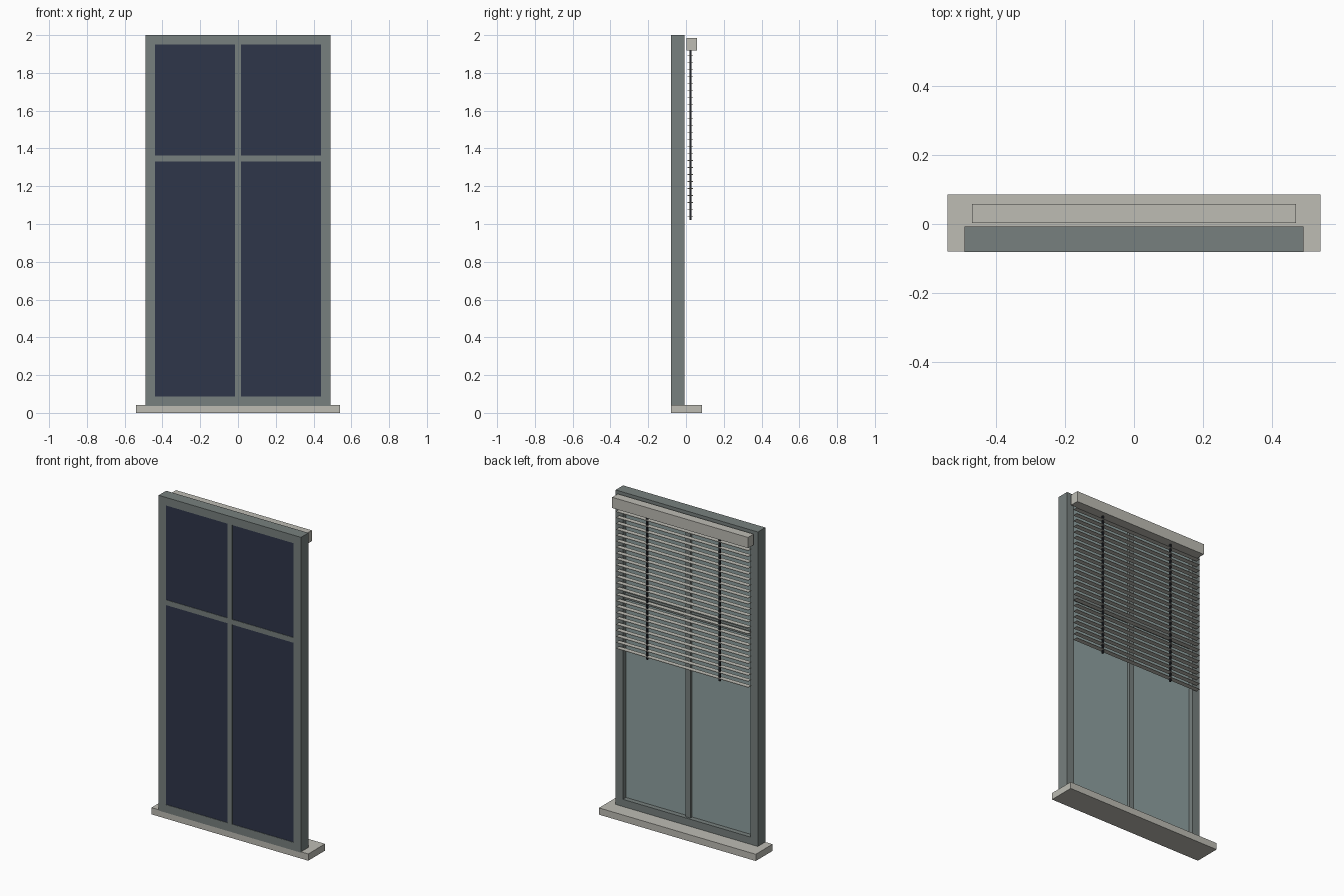
import bpy
import bmesh

if "Cube" in bpy.data.objects:
    bpy.data.objects.remove(bpy.data.objects["Cube"])


def material(name, hex_colour):
    """Flat colour from an sRGB hex string."""
    m = bpy.data.materials.new(name)
    srgb = [int(hex_colour[i:i + 2], 16) / 255 for i in (0, 2, 4)]
    lin = [((c + 0.055) / 1.055) ** 2.4 if c > 0.04 else c / 12.92 for c in srgb]
    m.diffuse_color = (*lin, 1)
    m.use_nodes = True
    m.node_tree.nodes["Principled BSDF"].inputs["Base Color"].default_value = m.diffuse_color
    return m


STONE = material("pale stone", "BDBCB4")
GREY = material("grey frame", "77807E")
DARK = material("dark blue glass", "2F364A")
TEAL = material("pale teal glass", "8FA1A0")
CORD = material("black cord", "24262C")


def boxes(name, spans, *mats):
    """One object made of boxes, each (x0, x1, y0, y1, z0, z1)."""
    bm = bmesh.new()
    for x0, x1, y0, y1, z0, z1 in spans:
        verts = bmesh.ops.create_cube(bm, size=1)["verts"]
        for v in verts:
            v.co = (x1 if v.co.x > 0 else x0,
                    y1 if v.co.y > 0 else y0,
                    z1 if v.co.z > 0 else z0)
    mesh = bpy.data.meshes.new(name)
    bm.to_mesh(mesh)
    bm.free()
    for m in mats:
        mesh.materials.append(m)
    ob = bpy.data.objects.new(name, mesh)
    bpy.context.collection.objects.link(ob)
    return ob


# Sill
boxes("sill", [(-0.54, 0.54, -0.08, 0.085, 0, 0.042)], STONE)

# Outer frame: a rectangle with a rectangular opening, extruded in depth
W, IN, Y0, Y1 = 0.49, 0.44, -0.0805, -0.007
Z0, Z1, LOW, HIGH = 0.037, 2.0, 0.087, 1.95
bm = bmesh.new()
loops = []
for y in (Y0, Y1):
    for w, lo, hi in ((W, Z0, Z1), (IN, LOW, HIGH)):
        loops.append([bm.verts.new(p) for p in
                      ((-w, y, lo), (w, y, lo), (w, y, hi), (-w, y, hi))])
fo, fi, bo, bi = loops
for a, b in ((fo, fi), (fi, bi), (bi, bo), (bo, fo)):
    for i in range(4):
        j = (i + 1) % 4
        bm.faces.new((a[i], a[j], b[j], b[i]))
bmesh.ops.recalc_face_normals(bm, faces=bm.faces)
mesh = bpy.data.meshes.new("window_frame")
bm.to_mesh(mesh)
bm.free()
mesh.materials.append(GREY)
bpy.context.collection.objects.link(bpy.data.objects.new("window_frame", mesh))

# Glazing bars
boxes("mullion", [(-0.016, 0.016, Y0, -0.02, LOW, HIGH)], GREY)
boxes("transom", [(s * 0.228 - 0.212, s * 0.228 + 0.212, Y0, -0.02, 1.33, 1.362)
                  for s in (-1, 1)], GREY)

# Panes: dark outside, pale inside
for row, (lo, hi) in (("lower", (LOW, 1.33)), ("upper", (1.362, HIGH))):
    pane = boxes(row + "_panes", [(-IN, -0.016, -0.078, -0.038, lo, hi),
                                  (0.016, IN, -0.078, -0.038, lo, hi)], DARK, TEAL)
    for f in pane.data.polygons:
        f.material_index = 1 if f.normal.y > 0.5 else 0

# Blind: head rail, slats and two cords
boxes("blind_head_rail", [(-0.468, 0.468, 0.003, 0.058, 1.918, 1.985)], STONE)
boxes("blind_slats", [(-0.455, 0.455, 0.008, 0.038, z - 0.0015, z + 0.0015)
                      for z in (1.04 + 0.037 * i for i in range(24))], STONE)
boxes("blind_cords", [(x - 0.005, x + 0.005, 0.018, 0.028, 1.02, 1.92)
                      for x in (-0.25, 0.25)], CORD)
